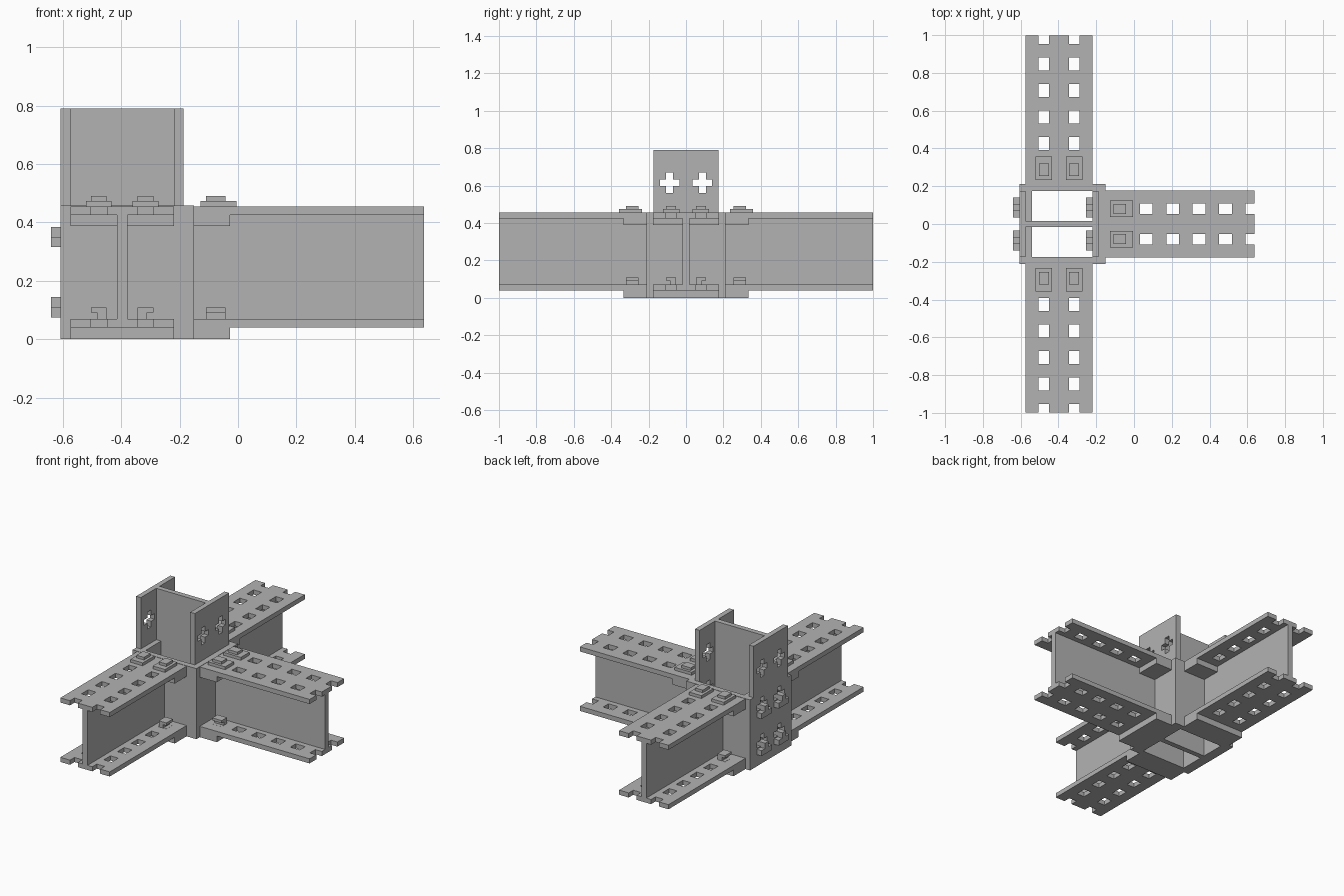
import bpy, bmesh, math
from mathutils import Matrix, Vector

cube = bpy.data.objects.get("Cube")
if cube:
    bpy.data.objects.remove(cube, do_unlink=True)

steel = bpy.data.materials.new("steel_grey")
steel.use_nodes = True
GREY = (0.45, 0.45, 0.45, 1)
steel.diffuse_color = GREY
steel.node_tree.nodes["Principled BSDF"].inputs["Base Color"].default_value = GREY


def finish(bm, name, frame):
    bmesh.ops.transform(bm, matrix=frame, verts=bm.verts)
    bmesh.ops.recalc_face_normals(bm, faces=bm.faces)
    mesh = bpy.data.meshes.new(name)
    bm.to_mesh(mesh)
    bm.free()
    mesh.materials.append(steel)
    obj = bpy.data.objects.new(name, mesh)
    bpy.context.collection.objects.link(obj)


def boxes(name, parts, frame=Matrix()):
    """One object from boxes given as (x range, y range, z range)."""
    bm = bmesh.new()
    for spans in parts:
        mid = Vector([(a + b) / 2 for a, b in spans])
        size = [abs(b - a) for a, b in spans]
        bmesh.ops.create_cube(bm, size=1, matrix=Matrix.Translation(mid) @ Matrix.Diagonal((*size, 1)))
    finish(bm, name, frame)


def perforated(name, us, vs, ws, holes, frame):
    """Plate in local u, v, with rectangular holes, thick along w."""
    def cuts(span, index):
        vals = {round(min(max(c, span[0]), span[1]), 4) for h in holes for c in h[index]}
        return sorted(vals | set(span))
    bm = bmesh.new()
    cu, cv = cuts(us, 0), cuts(vs, 1)
    grid = {}

    def vert(u, v):
        if (u, v) not in grid:
            grid[u, v] = bm.verts.new((u, v, ws[0]))
        return grid[u, v]

    for a, b in zip(cu, cu[1:]):
        for c, d in zip(cv, cv[1:]):
            mu, mv = (a + b) / 2, (c + d) / 2
            if any(h[0][0] < mu < h[0][1] and h[1][0] < mv < h[1][1] for h in holes):
                continue
            bm.faces.new([vert(a, c), vert(b, c), vert(b, d), vert(a, d)])
    out = bmesh.ops.extrude_face_region(bm, geom=bm.faces[:], use_keep_orig=True)
    moved = [g for g in out["geom"] if isinstance(g, bmesh.types.BMVert)]
    bmesh.ops.translate(bm, verts=moved, vec=(0, 0, ws[1] - ws[0]))
    finish(bm, name, frame)


def around(c, half):
    return (c - half, c + half)


CX = -0.397          # column centre
HALF = 0.177         # half flange width
LENGTH = 0.787       # arm length from the node wall
ROW = 0.08           # hole row offset

# Three I-beam arms with slotted flanges, tongues and clips
arms = {"back": ((CX, 0.212), 90), "front": ((CX, -0.212), -90), "side": ((-0.15, 0), 0)}
slots = [(around(0.075 + 0.14 * k, 0.034), around(s * ROW, 0.028))
         for k in range(6) for s in (-1, 1)]
for label, ((ox, oy), angle) in arms.items():
    frame = Matrix.Translation((ox, oy, 0)) @ Matrix.Rotation(math.radians(angle), 4, "Z")
    span, width = (0, LENGTH), (-HALF, HALF)
    perforated(label + "_beam_top_flange", span, width, (0.425, 0.455), slots, frame)
    perforated(label + "_beam_bottom_flange", span, width, (0.04, 0.07), slots, frame)
    boxes(label + "_beam_web", [(span, around(0, 0.018), (0.07, 0.425))], frame)

    # Tongues of the node that carry the flanges
    reach = (-0.03, 0.122)
    boxes(label + "_tongues", [(reach, width, (0, 0.04)),
                               (reach, (0.018, HALF), (0.388, 0.425)),
                               (reach, (-HALF, -0.018), (0.388, 0.425))], frame)

    # Clips hooked through the flange slots
    for s, side in ((-1, "right"), (1, "left")):
        y = s * ROW
        stem, slot = (0.041, 0.108), around(y, 0.027)
        boxes(f"{label}_{side}_top_clip", [(stem, slot, (0.42, 0.455)),
                                           ((0.022, 0.145), around(y, 0.044), (0.455, 0.474)),
                                           (stem, slot, (0.474, 0.491))], frame)
        boxes(f"{label}_{side}_bottom_clip", [(stem, slot, (0.035, 0.07)),
                                              (stem, around(y - s * 0.011, 0.016), (0.07, 0.092)),
                                              (stem, slot, (0.092, 0.109))], frame)

# Upright column: two flanges with cross-shaped holes and a web
crosses = []
for y in (-0.088, 0.088):
    for z in (0.135, 0.375, 0.615):
        crosses += [(around(y, 0.052), around(z, 0.018)), (around(y, 0.018), around(z, 0.055))]
upright = Matrix(((0, 0, 1, 0), (1, 0, 0, 0), (0, 1, 0, 0), (0, 0, 0, 1)))
for label, xs in (("outer", (-0.607, -0.574)), ("inner", (-0.22, -0.187))):
    perforated(label + "_column_flange", (-0.175, 0.175), (0, 0.79), xs, crosses, upright)
boxes("column_web", [((-0.574, -0.22), around(0, 0.017), (0, 0.79))])

# Node walls around the foot of the column
NODE = (0, 0.457)
boxes("node_front_wall", [((-0.607, -0.15), (-0.212, -0.175), NODE)])
boxes("node_back_wall", [((-0.607, -0.15), (0.175, 0.212), NODE)])
boxes("node_side_wall", [((-0.187, -0.15), (-0.175, 0.175), NODE)])
boxes("node_backing_plate", [((-0.574, -0.54), (0.017, 0.175), NODE),
                             ((-0.574, -0.54), (-0.175, -0.017), NODE)])

# Column clips: a crossbar with an upright stub, on the outside of each joint
for label, x in (("outer", -0.607), ("inner", -0.22)):
    for y in (-0.088, 0.088):
        for level, z in (("low", 0.075), ("high", 0.315)):
            side = "left" if y > 0 else "right"
            out = (x - 0.034, x)
            boxes(f"{label}_{side}_{level}_column_clip",
                  [(out, around(y, 0.053), (z, z + 0.035)),
                   (out, around(y, 0.018), (z + 0.035, z + 0.07)),
                   ((x, x + 0.033), around(y, 0.018), (z + 0.01, z + 0.07))])
